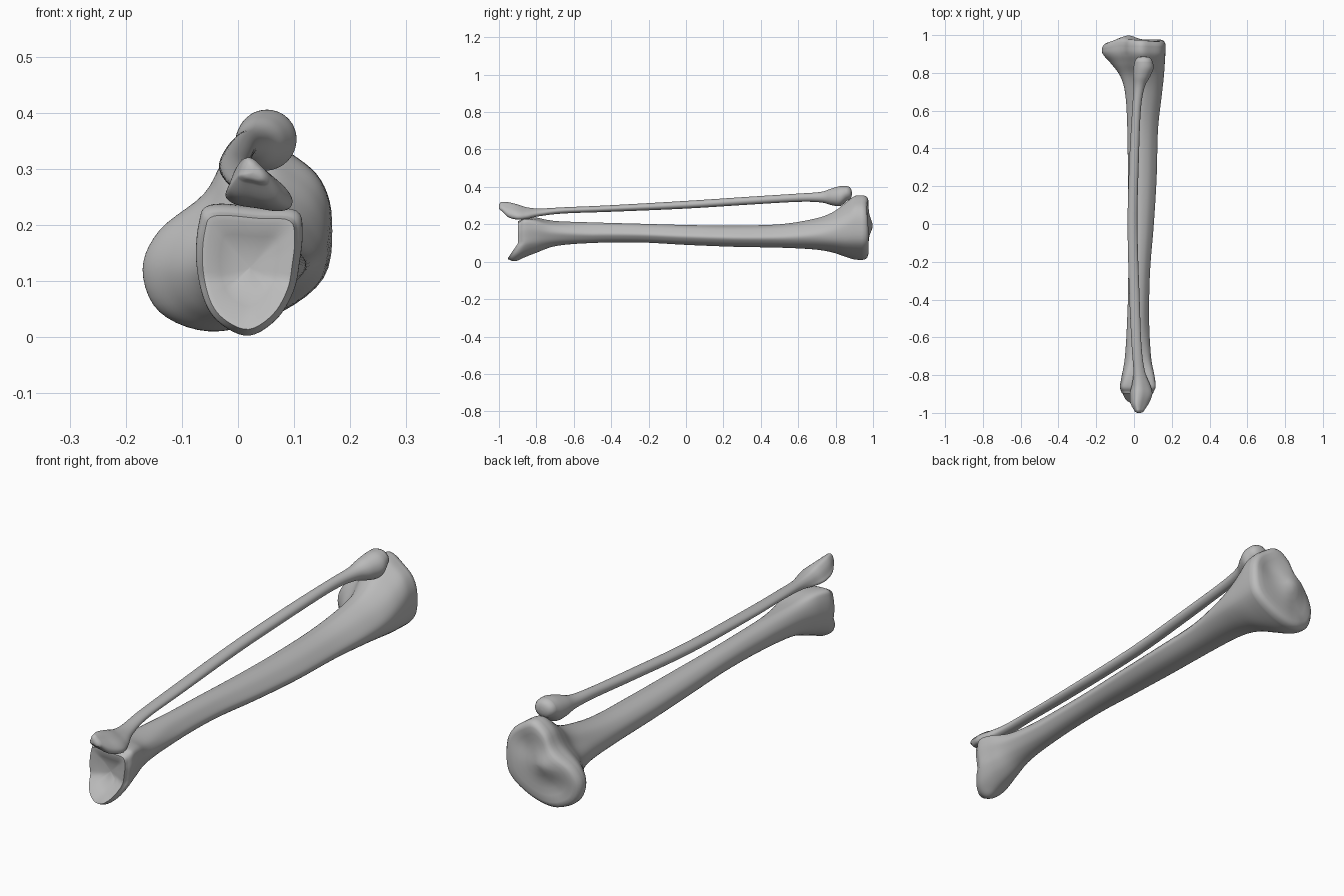
import bpy
import math
from mathutils import Vector

cube = bpy.data.objects.get("Cube")
if cube:
    bpy.data.objects.remove(cube)

bone_grey = bpy.data.materials.new("bone_grey")
bone_grey.use_nodes = True
GREY = (0.5, 0.5, 0.5, 1)
bone_grey.diffuse_color = GREY
bone_grey.node_tree.nodes["Principled BSDF"].inputs["Base Color"].default_value = GREY


def catmull(a, b, c, d, t):
    return 0.5 * (2 * b + (c - a) * t + (2 * a - 5 * b + 4 * c - d) * t**2
                  + (3 * b - a - 3 * c + d) * t**3)


def smooth_rows(rows, steps, closed=False):
    """Run a smooth spline through rows of numbers."""
    n = len(rows)
    pick = (lambda i: rows[i % n]) if closed else (lambda i: rows[max(0, min(n - 1, i))])
    out = []
    for i in range(n if closed else n - 1):
        near = [pick(i + k) for k in (-1, 0, 1, 2)]
        for s in range(steps):
            out.append([catmull(*v, s / steps) for v in zip(*near)])
    return out if closed else out + [list(rows[-1])]


def unit_outline(points):
    """Smooth an outline and fit it to a box from -1 to 1."""
    pts = smooth_rows(points, 5, closed=True)
    axes = []
    for vals in zip(*pts):
        lo, hi = min(vals), max(vals)
        axes.append([2 * (v - lo) / (hi - lo) - 1 for v in vals])
    return list(zip(*axes))


def bump(x, z, cx, cz, size):
    return math.exp(-((x - cx)**2 + (z - cz)**2) / size**2)


def loft(name, sections, shapes, caps, deform):
    """Skin sections (y, shape, x min, x max, z min, z max) and close the ends."""
    rings = []
    for y, shape, x0, x1, z0, z1 in smooth_rows(sections, 6):
        i = max(0, min(len(shapes) - 2, int(shape)))
        t = max(0, min(1, shape - i))
        ring = []
        for p, q in zip(shapes[i], shapes[i + 1]):
            u, v = (a + (b - a) * t for a, b in zip(p, q))
            ring.append(Vector(((x0 + x1 + u * (x1 - x0)) / 2, y,
                                (z0 + z1 + v * (z1 - z0)) / 2)))
        rings.append(ring)

    # Shrinking rings round off both ends
    def cap(ring, side, profile):
        mid = sum(ring, Vector()) / len(ring)
        return [[mid + (p - mid) * scale + Vector((0, side * out, 0)) for p in ring]
                for scale, out in profile]
    rings = cap(rings[0], -1, caps[0])[::-1] + rings + cap(rings[-1], 1, caps[1])
    n = len(rings[0])
    verts = [deform(p) for ring in rings for p in ring]
    faces = [(r * n + k, r * n + (k + 1) % n, (r + 1) * n + (k + 1) % n, (r + 1) * n + k)
             for r in range(len(rings) - 1) for k in range(n)]
    last = (len(rings) - 1) * n
    faces += [tuple(reversed(range(n))), tuple(range(last, last + n))]
    mesh = bpy.data.meshes.new(name)
    mesh.from_pydata(verts, [], [f[::-1] for f in faces])
    mesh.materials.append(bone_grey)
    obj = bpy.data.objects.new(name, mesh)
    bpy.context.collection.objects.link(obj)
    bpy.ops.object.select_all(action="DESELECT")
    obj.select_set(True)
    bpy.context.view_layer.objects.active = obj
    bpy.ops.object.shade_smooth_by_angle(angle=math.radians(50))


# Cross-section outlines, counterclockwise from +x
ankle = unit_outline([(.115, .18), (.105, .22), (.04, .225), (-.05, .23), (-.07, .2), (-.075, .13),
                      (-.06, .06), (-.03, .02), (.02, 0), (.07, .03), (.1, .08), (.11, .13)])
shaft = unit_outline([(1, -.1), (.75, .4), (.4, .8), (-.1, 1), (-.6, .85), (-.92, .45),
                      (-1, 0), (-.9, -.5), (-.5, -.9), (0, -1), (.5, -.85), (.85, -.5)])
knee = unit_outline([(.17, .21), (.15, .28), (.1, .325), (.04, .355), (-.02, .32), (-.06, .255),
                     (-.14, .19), (-.17, .12), (-.14, .045), (-.05, .01), (.06, .035), (.155, .105)])
oval = unit_outline([(math.cos(k * math.pi / 6), math.sin(k * math.pi / 6)) for k in range(12)])
wedge = unit_outline([(1, -.5), (.8, 0), (.4, .5), (0, .9), (-.4, 1), (-.7, .6),
                      (-.9, 0), (-1, -.4), (-.7, -.7), (-.1, -.85), (.5, -1), (.9, -.9)])


def shape_shin(p):
    """Ankle spur below, two shallow cups and a ridge at the knee."""
    x, y, z = p
    if y < -.75:
        near = min(1, (-.75 - y) / .13)
        y -= near * .055 * max(0, min(1, (.1 - z) / .08))
    if y > .9:
        near = min(1, (y - .9) / .06)
        y += near * (.022 * bump(x, z, -.03, .19, .05) - .014 * bump(x, z, .08, .25, .06)
                     - .014 * bump(x, z, -.08, .1, .06) - .02 * max(0, -x - .08) / .09)
    return x, y, z


# Large bone
loft("shin_bone", [
    (-.885, 0, -.068, .105, .008, .222), (-.86, 0, -.075, .115, .004, .236),
    (-.8, .2, -.066, .108, .04, .236), (-.7, .6, -.05, .09, .08, .218),
    (-.5, 1, -.036, .08, .1, .21), (-.25, 1, -.03, .085, .103, .203),
    (0, 1, -.03, .105, .09, .196), (.25, 1, -.032, .12, .08, .193),
    (.5, 1.05, -.036, .127, .075, .2), (.68, 1.25, -.048, .147, .066, .228),
    (.78, 1.55, -.075, .158, .05, .262), (.85, 1.8, -.125, .163, .027, .312),
    (.9, 2, -.165, .166, .012, .35), (.945, 2, -.17, .168, .01, .355)],
    [ankle, shaft, knee],
    [[(.95, .012), (.85, .012), (.6, .002), (.35, -.006), (.02, -.008)],
     [(.98, .015), (.93, .026), (.85, .031), (.7, .032), (.55, .032), (.4, .032),
      (.25, .032), (.12, .032), (.02, .032)]],
    shape_shin)

# Slender bone
loft("calf_bone", [
    (-.985, 0, .0, .055, .272, .32), (-.95, 0, -.018, .078, .238, .318),
    (-.9, 0, -.022, .097, .225, .306), (-.85, .2, -.012, .085, .228, .291),
    (-.78, .6, -.004, .058, .243, .285), (-.65, 1, -.012, .04, .258, .291),
    (-.4, 1, -.024, .03, .267, .302), (0, 1, -.034, .018, .284, .325),
    (.35, 1, -.024, .026, .306, .348), (.6, 1, -.01, .036, .32, .364),
    (.72, 1, -.003, .055, .317, .373), (.78, 1, -.005, .085, .302, .392),
    (.825, 1, -.003, .104, .298, .404), (.86, 1, .004, .098, .325, .405)],
    [wedge, oval],
    [[(.8, .009), (.5, .014), (.02, .015)], [(.85, .015), (.6, .023), (.3, .026), (.02, .027)]],
    lambda p: tuple(p))
